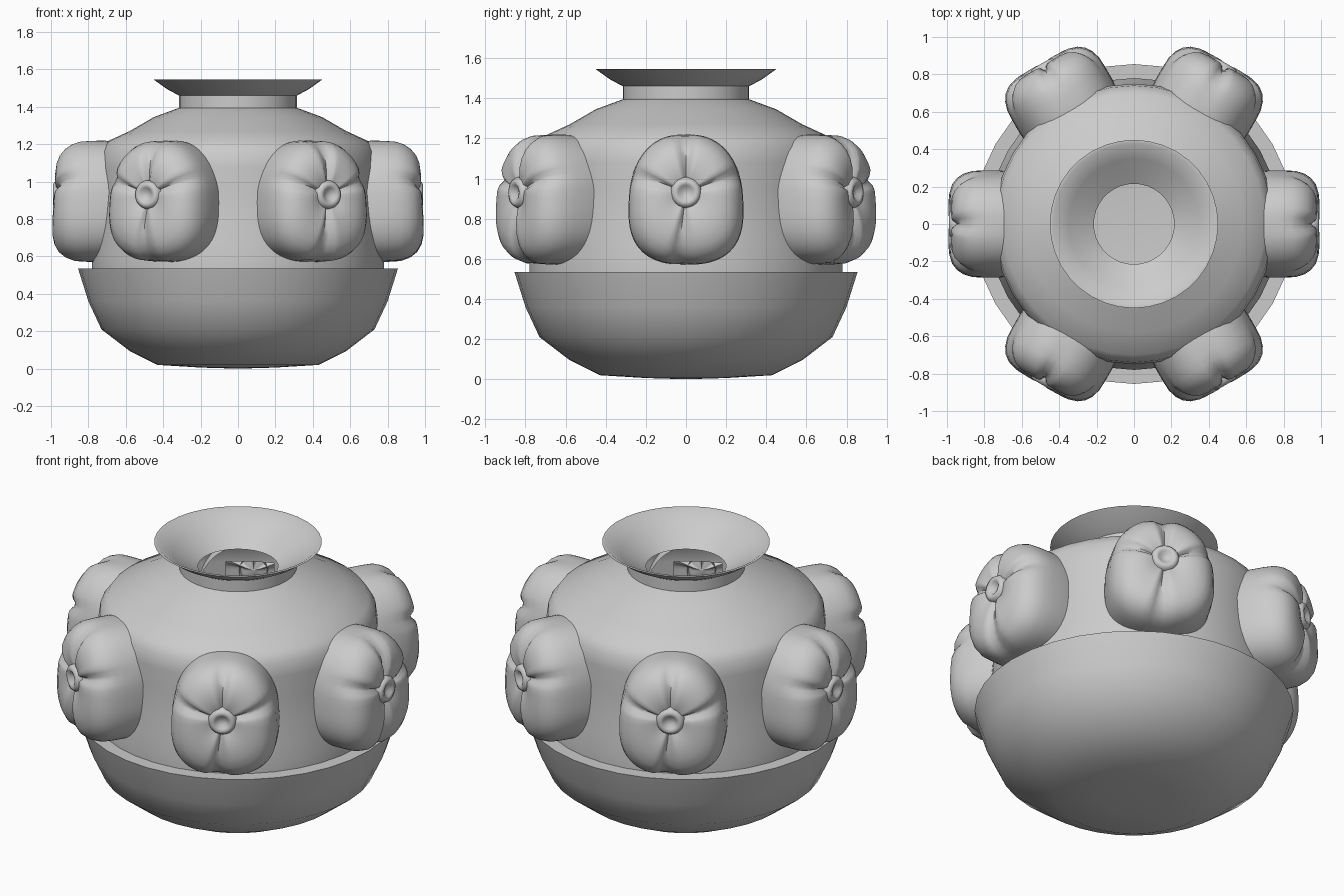
import bpy, bmesh, math

if "Cube" in bpy.data.objects:
    bpy.data.objects.remove(bpy.data.objects["Cube"])

clay = bpy.data.materials.new("grey clay")
clay.diffuse_color = (0.6, 0.6, 0.6, 1)
clay.use_nodes = True
clay.node_tree.nodes["Principled BSDF"].inputs["Base Color"].default_value = clay.diffuse_color


def finish(name, bm, angle=40):
    bmesh.ops.remove_doubles(bm, verts=bm.verts, dist=1e-5)
    bmesh.ops.recalc_face_normals(bm, faces=bm.faces)
    me = bpy.data.meshes.new(name)
    bm.to_mesh(me)
    bm.free()
    me.materials.append(clay)
    ob = bpy.data.objects.new(name, me)
    bpy.context.collection.objects.link(ob)
    bpy.ops.object.select_all(action='DESELECT')
    ob.select_set(True)
    bpy.context.view_layer.objects.active = ob
    bpy.ops.object.shade_smooth_by_angle(angle=math.radians(angle))
    return ob


def skin(bm, rings):
    # join successive closed rings of vertices with quads
    n = len(rings[0])
    for r0, r1 in zip(rings, rings[1:]):
        for i in range(n):
            j = (i + 1) % n
            bm.faces.new((r0[i], r0[j], r1[j], r1[i]))


def lathe(profile, n):
    bm = bmesh.new()
    rings = []
    for r, z in profile:
        r = max(r, 1e-7)
        rings.append([bm.verts.new((r * math.cos(2 * math.pi * i / n),
                                    r * math.sin(2 * math.pi * i / n), z))
                      for i in range(n)])
    skin(bm, rings)
    bmesh.ops.remove_doubles(bm, verts=bm.verts, dist=1e-5)
    return bm


# lower bowl with its ledge
finish("lower_bowl", lathe([(0, 0), (0.2, 0.006), (0.43, 0.02), (0.58, 0.095),
                            (0.73, 0.21), (0.80, 0.36), (0.855, 0.535),
                            (0.78, 0.535)], 36))

# upper body, opened behind each flower so the pot is hollow
bm = lathe([(0.78, 0.535), (0.78, 0.59), (0.77, 0.68), (0.76, 0.8), (0.745, 0.95),
            (0.75, 1.08), (0.74, 1.16), (0.70, 1.215), (0.58, 1.27),
            (0.45, 1.345), (0.315, 1.395)], 36)
holes = []
for f in bm.faces:
    c = f.calc_center_median()
    off = (math.degrees(math.atan2(c.y, c.x)) + 30) % 60 - 30
    if abs(off) < 12 and 0.68 < c.z < 1.08:
        holes.append(f)
bmesh.ops.delete(bm, geom=holes, context='FACES')
finish("upper_body", bm)

# neck, flared rim and inner funnel
finish("neck_and_rim", lathe([(0.315, 1.395), (0.315, 1.46), (0.38, 1.495),
                              (0.45, 1.545), (0.432, 1.545), (0.35, 1.485),
                              (0.215, 1.40)], 36))

# flower: lobed dome facing +x, button at the local origin height
CREASES = [math.radians(a) for a in (90, 18, 162, 266)]
RINGS = [(0.0, 0.955, 0), (0.14, 0.958, 0.3), (0.25, 0.974, 0.8), (0.42, 0.984, 1),
         (0.6, 0.98, 1), (0.75, 0.965, 1), (0.86, 0.94, 0.9), (0.94, 0.905, 0.7),
         (0.99, 0.86, 0.4), (1.0, 0.80, 0.2), (1.0, 0.72, 0), (0.97, 0.65, 0)]


def power(v, p):
    return math.copysign(abs(v) ** p, v)


def flower():
    bm = bmesh.new()
    n = 72
    rings = []
    for s, depth, cut in RINGS:
        ring = []
        for i in range(n):
            a = 2 * math.pi * i / n
            g = sum(math.exp(-(math.remainder(a - c, 2 * math.pi) / 0.11) ** 2)
                    for c in CREASES)
            k = s * (1 - 0.05 * g * cut)
            y = k * 0.285 * power(math.cos(a), 0.8) * (1 - 0.1 * math.sin(a))
            z = k * (-0.035 + 0.325 * power(math.sin(a), 0.8))
            x = depth - 0.03 * g * cut - 0.06 * z * min(1, cut + 0.2)
            ring.append(bm.verts.new((x, y, z)))
        rings.append(ring)
    skin(bm, rings)
    return bm


petals = finish("flower_petals", flower(), 60)
button = finish("flower_button", lathe([(0, 0.966), (0.022, 0.967), (0.038, 0.984),
                                        (0.052, 0.99), (0.066, 0.984),
                                        (0.077, 0.966), (0.078, 0.94)], 24), 60)

# six flowers around the pot
for i in range(6):
    ang = i * math.pi / 3
    for src, tilt in ((petals, 0), (button, math.pi / 2)):
        ob = src
        if i:
            ob = src.copy()
            ob.name = f"{src.name}_{i + 1}"
            bpy.context.collection.objects.link(ob)
        ob.location = (0, 0, 0.93)
        ob.rotation_euler = (0, tilt, ang)
